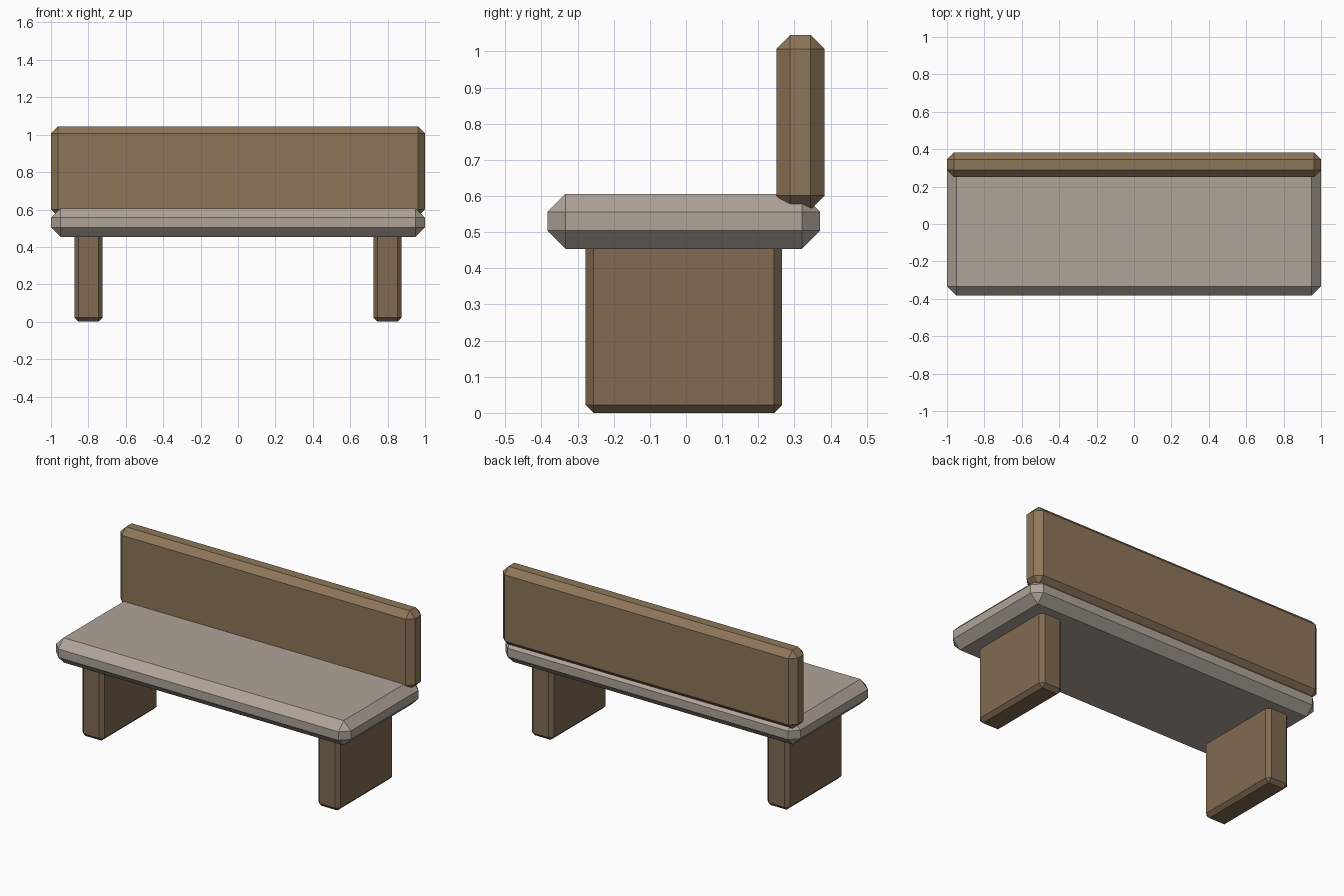
import bpy
import bmesh
from mathutils import Vector

if "Cube" in bpy.data.objects:
    bpy.data.objects.remove(bpy.data.objects["Cube"])


def material(name, color):
    mat = bpy.data.materials.new(name)
    mat.diffuse_color = (*color, 1)
    mat.use_nodes = True
    mat.node_tree.nodes["Principled BSDF"].inputs["Base Color"].default_value = mat.diffuse_color
    return mat


def chamfered_box(name, low, high, chamfer, mat):
    """Box between two corners with a single-segment chamfer on every edge."""
    low, high = Vector(low), Vector(high)
    size, centre = high - low, (low + high) / 2
    bm = bmesh.new()
    bmesh.ops.create_cube(bm, size=1)
    bmesh.ops.scale(bm, vec=size, verts=bm.verts)
    bmesh.ops.bevel(bm, geom=bm.edges[:], offset=chamfer, segments=1,
                    affect='EDGES', clamp_overlap=True)
    mesh = bpy.data.meshes.new(name)
    bm.to_mesh(mesh)
    bm.free()
    mesh.materials.append(mat)
    obj = bpy.data.objects.new(name, mesh)
    obj.location = centre
    bpy.context.collection.objects.link(obj)
    return obj


stone = material("seat_grey", (0.43, 0.37, 0.32))
wood = material("wood", (0.27, 0.18, 0.10))
leg_wood = material("leg_wood", (0.22, 0.145, 0.085))

# Seat slab
chamfered_box("seat", (-1, -0.383, 0.454), (1, 0.371, 0.606), 0.05, stone)

# Backrest, its lower edge sunk into the seat
chamfered_box("backrest", (-1, 0.25, 0.563), (1, 0.383, 1.045), 0.038, wood)

# Slab legs, their tops hidden inside the seat
for side, x in (("left", -0.8), ("right", 0.8)):
    chamfered_box(side + "_leg", (x - 0.075, -0.278, 0), (x + 0.075, 0.266, 0.5),
                  0.022, leg_wood)
